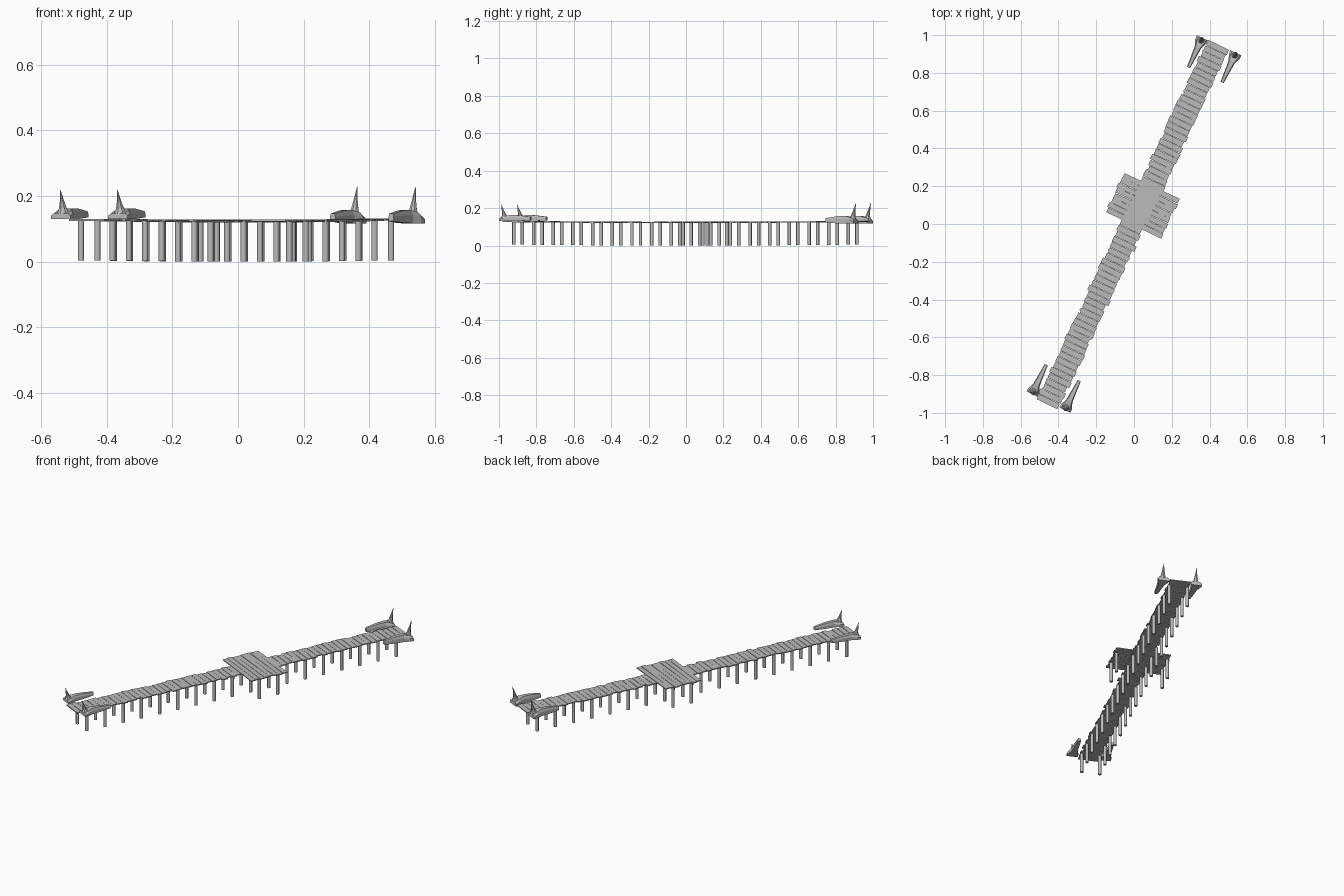
import bpy, bmesh, math, random
from mathutils import Matrix

if "Cube" in bpy.data.objects:
    bpy.data.objects.remove(bpy.data.objects["Cube"])

random.seed(4)
TURN = Matrix.Translation((-0.006, -0.003, 0)) @ Matrix.Rotation(math.radians(-25.4), 4, 'Z')
HALF = 1.055

grey = bpy.data.materials.new("weathered_grey")
grey.diffuse_color = (0.5, 0.5, 0.5, 1)
grey.use_nodes = True
grey.node_tree.nodes["Principled BSDF"].inputs["Base Color"].default_value = grey.diffuse_color


def finish(bm, name, matrix=TURN):
    bm.transform(matrix)
    bmesh.ops.recalc_face_normals(bm, faces=bm.faces)
    mesh = bpy.data.meshes.new(name)
    bm.to_mesh(mesh)
    bm.free()
    mesh.materials.append(grey)
    ob = bpy.data.objects.new(name, mesh)
    bpy.context.collection.objects.link(ob)
    return ob


def sag(s):
    # the walkway hangs slightly lower in the middle
    return -0.005 * (1 - (s / HALF) ** 2)


def plank(bm, x, s, z, width, depth, thick, yaw):
    m = (Matrix.Translation((x, s, z)) @ Matrix.Rotation(yaw, 4, 'Z')
         @ Matrix.Diagonal((width, depth, thick, 1)))
    bmesh.ops.create_cube(bm, size=1, matrix=m)


def post(bm, x, s):
    top, bottom = 0.127 + sag(s), 0.005 + sag(s)
    bmesh.ops.create_cone(bm, cap_ends=True, segments=12, radius1=0.0093, radius2=0.0093,
                          depth=top - bottom,
                          matrix=Matrix.Translation((x, s, (top + bottom) / 2)))
    for f in bm.faces:
        f.smooth = len(f.verts) == 4


def loft(bm, rings):
    loops = [[bm.verts.new(p) for p in ring] for ring in rings]
    n = len(loops[0])
    for a, b in zip(loops, loops[1:]):
        for i in range(n):
            bm.faces.new((a[i], a[(i + 1) % n], b[(i + 1) % n], b[i]))
    bm.faces.new(loops[0])
    bm.faces.new(loops[-1])


# walkway planks, slightly uneven
bm = bmesh.new()
COUNT = 66
step = 2 * HALF / COUNT
for i in range(COUNT):
    s = -HALF + (i + 0.5) * step
    plank(bm, random.uniform(-0.005, 0.005), s, 0.1285 + sag(s) + random.uniform(-0.0008, 0.0008),
          random.uniform(0.113, 0.132), step * 0.94, 0.006, random.uniform(-0.015, 0.015))
finish(bm, "walkway_planks")

# wider landing in the middle
bm = bmesh.new()
for i in range(8):
    s = -0.003 + (i + 0.5) * 0.232 / 8
    plank(bm, 0.004 + random.uniform(-0.004, 0.004), s, 0.131 + sag(s) + random.uniform(-0.0005, 0.0005),
          random.uniform(0.314, 0.328), 0.0272, 0.006, random.uniform(-0.01, 0.01))
finish(bm, "landing_planks")

# paired posts under the walkway
ROW = 1.98 / 17
bm = bmesh.new()
for i in range(18):
    s = -0.99 + i * ROW
    for x in (-0.053, 0.053):
        post(bm, x, s)
finish(bm, "walkway_posts")

# outer posts under the landing, in line with the walkway rows
bm = bmesh.new()
for i in (9, 10):
    for x in (-0.148, 0.152):
        post(bm, x, -0.99 + i * ROW)
finish(bm, "landing_posts")

# horned end piece: outer end at -y, narrow arm along +y
ARM = ((-0.018, 0.033, 0.0, 0.020), (0.004, 0.031, 0.0, 0.030), (0.035, 0.018, 0.0, 0.037),
       (0.085, 0.014, 0.001, 0.036), (0.155, 0.009, 0.006, 0.027))
HORN = ((0.018, 0.022, 0.0), (0.036, 0.013, -0.003), (0.062, 0.007, -0.010), (0.100, 0.0008, -0.021))


def end_piece(name, x, y, z, scale, heading):
    bm = bmesh.new()
    loft(bm, [[(-w, u, lo), (w, u, lo), (w, u, lo + (hi - lo) * 0.6), (w * 0.7, u, hi),
               (-w * 0.7, u, hi), (-w, u, lo + (hi - lo) * 0.6)] for u, w, lo, hi in ARM])
    loft(bm, [[(r * math.cos(k * math.pi / 4), lean + r * math.sin(k * math.pi / 4), h)
               for k in range(8)] for h, r, lean in HORN])
    finish(bm, name, Matrix.Translation((x, y, z))
           @ Matrix.Rotation(math.radians(heading), 4, 'Z')
           @ Matrix.Diagonal((1, 1, scale, 1)))


end_piece("front_left_end_piece", -0.532, -0.884, 0.130, 0.88, -26)
end_piece("front_right_end_piece", -0.358, -0.969, 0.130, 0.88, -26)
end_piece("back_left_end_piece", 0.354, 0.969, 0.117, 1.1, 155)
end_piece("back_right_end_piece", 0.532, 0.890, 0.117, 1.1, 155)
